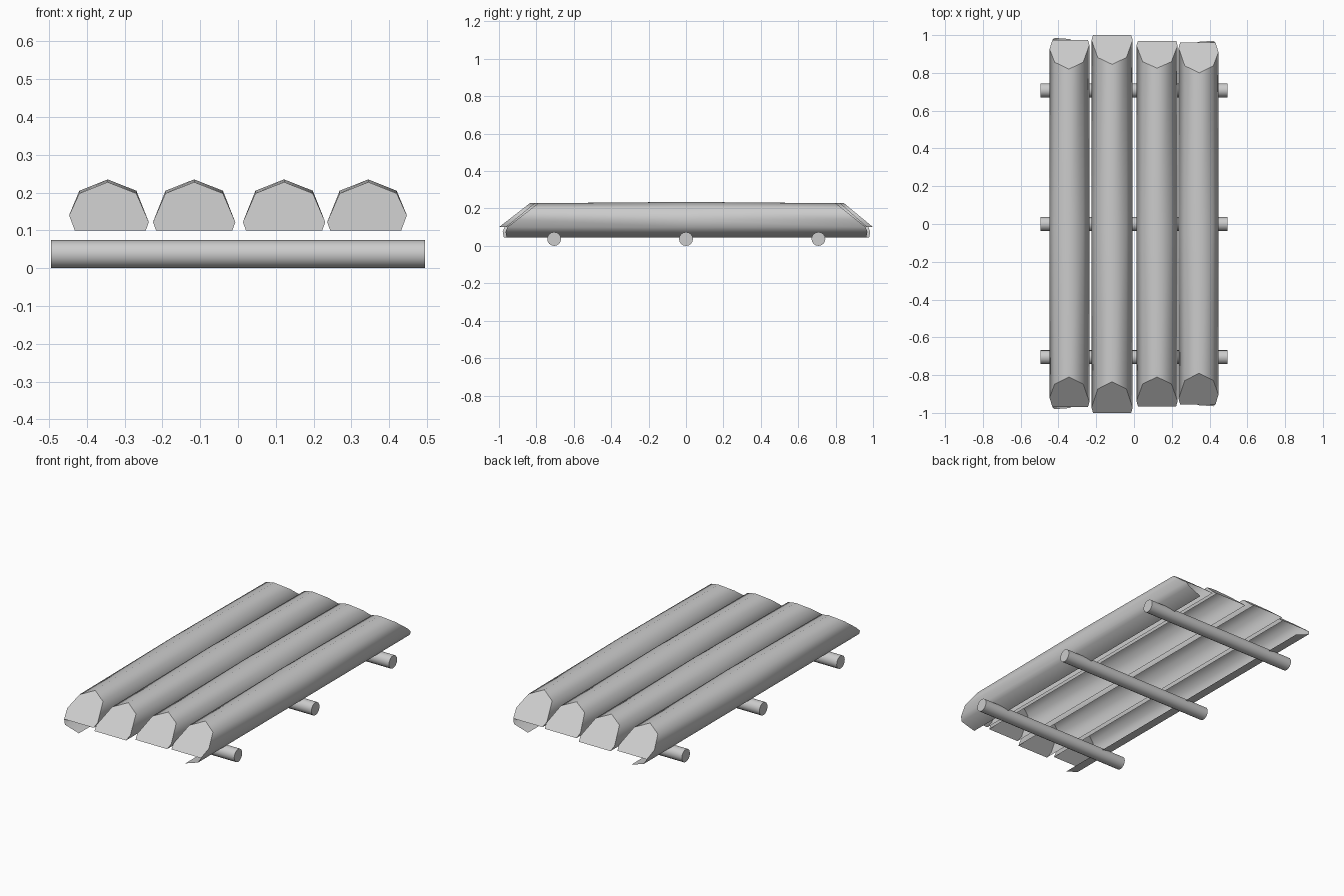
import bpy, bmesh, math

if "Cube" in bpy.data.objects:
    bpy.data.objects.remove(bpy.data.objects["Cube"])

CAP_Z = 0.10    # lower edge of the slanted end cuts
TOP_Z = 0.228   # crown height at the ends (0.235 mid-length)

# Right half of the shell section, from just beside the crown downwards
INNER = [(0.076, 0.205), (0.109, 0.122), (0.101, 0.10)]
OUTER = [(0.075, 0.205), (0.102, 0.14), (0.087, 0.10), (0.075, 0.075), (-0.01, 0.045)]


def make_log(name, cx, left, right, front, back):
    """Open half-round log; front/back = (y at crown, y at bottom of the cut)."""
    prof = [(-x, z) for x, z in reversed(left)] + [(0, 0.235)] + right

    def station(end):
        pts = []
        for x, z in prof:
            ze = z - 0.007 if z > 0.15 else z
            top, bot = end
            y = top + (bot - top) * (TOP_Z - ze) / (TOP_Z - CAP_Z)
            if z < CAP_Z:
                y = bot + math.copysign(0.01 if z > 0.06 else 0.004, bot)
            pts.append((cx + x, y, ze))
        return pts

    rings = [station(front), [(cx + x, 0, z) for x, z in prof], station(back)]
    bm = bmesh.new()
    vs = [[bm.verts.new(p) for p in r] for r in rings]
    for a, b in zip(vs, vs[1:]):
        for i in range(len(prof) - 1):
            bm.faces.new((a[i], a[i + 1], b[i + 1], b[i])).smooth = True
    # slanted end cuts, separate from the bark so their edges stay crisp
    for ring, flip in ((rings[0], True), (rings[2], False)):
        cap = [bm.verts.new(p) for p in ring if p[2] >= CAP_Z - 1e-5]
        bm.faces.new(cap[::-1] if flip else cap)
    me = bpy.data.meshes.new(name)
    bm.to_mesh(me)
    bm.free()
    bpy.context.collection.objects.link(bpy.data.objects.new(name, me))


# Four logs, the outermost ones wrapping down at their outer side
make_log("log_left", -0.345, OUTER, INNER, (-0.81, -0.97), (0.82, 0.975))
make_log("log_mid_left", -0.116, INNER, INNER, (-0.835, -1.0), (0.845, 1.0))
make_log("log_mid_right", 0.122, INNER, INNER, (-0.81, -0.965), (0.825, 0.97))
make_log("log_right", 0.345, INNER, OUTER, (-0.79, -0.955), (0.80, 0.96))

# Three round crossbars underneath
for name, y in (("crossbar_front", -0.705), ("crossbar_middle", 0.0), ("crossbar_back", 0.708)):
    bpy.ops.mesh.primitive_cylinder_add(vertices=16, radius=0.037, depth=0.99,
                                        location=(0, y, 0.037),
                                        rotation=(0, math.pi / 2, 0))
    bar = bpy.context.object
    bar.name = name
    bpy.ops.object.shade_smooth_by_angle(angle=math.radians(40))
